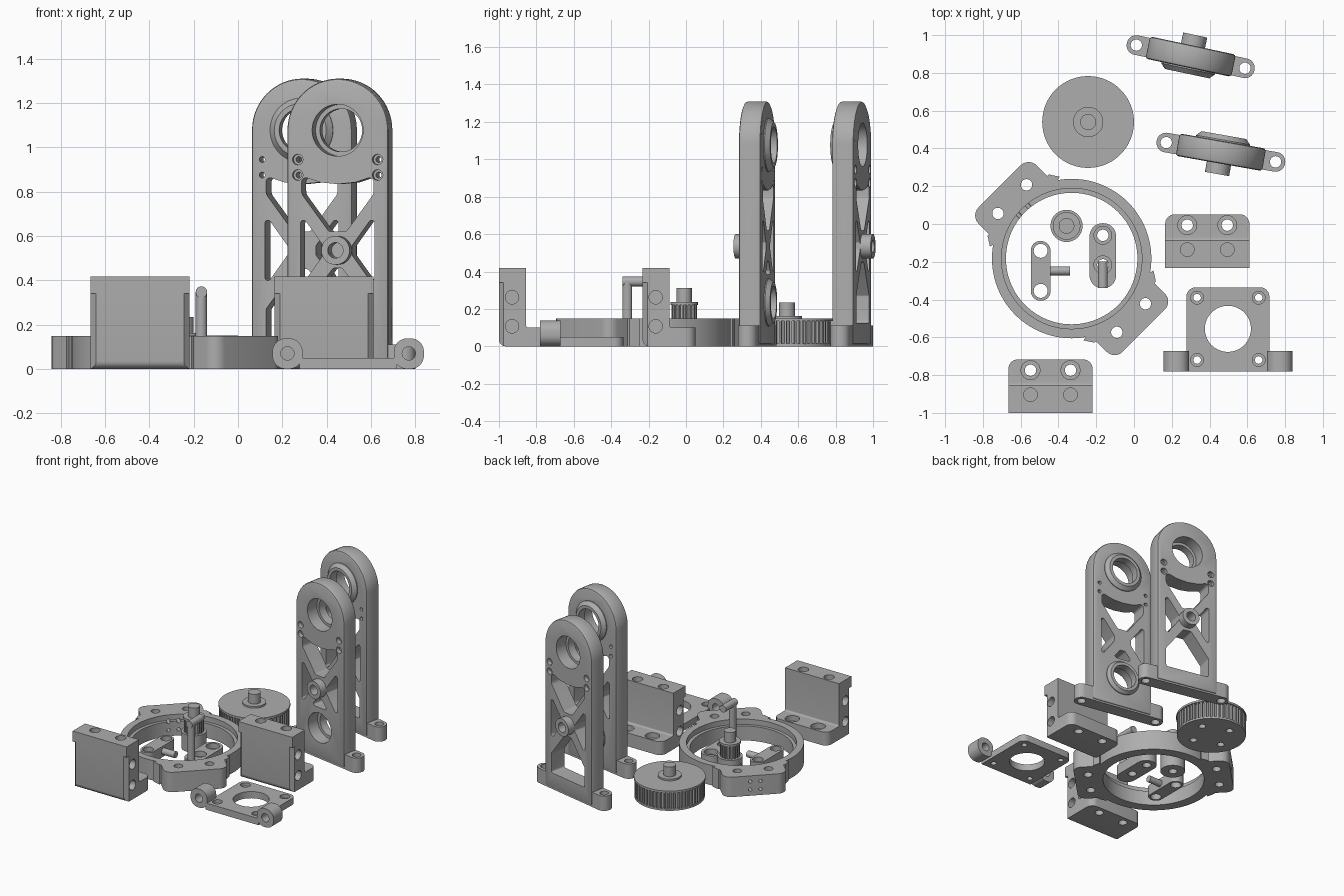
import bpy, bmesh, math
from mathutils import Vector, Matrix

if "Cube" in bpy.data.objects:
    bpy.data.objects.remove(bpy.data.objects["Cube"])

grey = bpy.data.materials.new("plain_grey")
grey.diffuse_color = (0.42, 0.42, 0.42, 1)
grey.use_nodes = True
grey.node_tree.nodes["Principled BSDF"].inputs["Base Color"].default_value = grey.diffuse_color


def place(axis, u, v, w):
    return {'z': (u, v, w), 'y': (u, w, v), 'x': (w, u, v)}[axis]


def make(name, verts, faces):
    me = bpy.data.meshes.new(name)
    me.from_pydata(verts, [], faces)
    bm = bmesh.new()
    bm.from_mesh(me)
    bmesh.ops.recalc_face_normals(bm, faces=bm.faces)
    bm.to_mesh(me)
    bm.free()
    ob = bpy.data.objects.new(name, me)
    bpy.context.collection.objects.link(ob)
    return ob


def prism(pts, a, b, axis='z', name="piece"):
    """Outline extruded from a to b along an axis."""
    n = len(pts)
    verts = [place(axis, u, v, w) for w in (a, b) for u, v in pts]
    faces = [[i, (i + 1) % n, n + (i + 1) % n, n + i] for i in range(n)]
    return make(name, verts, faces + [list(range(n)), list(range(n, 2 * n))])


def lathe(profile, u=0, v=0, axis='z', n=40, name="piece"):
    """Solid of revolution from (radius, height) pairs."""
    verts, faces = [], []
    for r, w in profile:
        for i in range(n):
            t = 2 * math.pi * i / n
            verts.append(place(axis, u + r * math.cos(t), v + r * math.sin(t), w))
    for k in range(len(profile) - 1):
        for i in range(n):
            j = (i + 1) % n
            faces.append([k * n + i, k * n + j, k * n + n + j, k * n + n + i])
    last = (len(profile) - 1) * n
    return make(name, verts, faces + [list(range(n)), list(range(last, last + n))])


def rod(r, a, b, u=0, v=0, axis='z', n=32, name="piece"):
    return lathe([(r, a), (r, b)], u, v, axis, n, name)


def rounded(pts, radii, seg=6):
    """Polygon with softened corners; radii is one value or one per corner."""
    out, n = [], len(pts)
    for i, p in enumerate(pts):
        r = radii[i] if isinstance(radii, (list, tuple)) else radii
        p, q, s = Vector(p), Vector(pts[i - 1]), Vector(pts[(i + 1) % n])
        if r <= 0:
            out.append(tuple(p))
            continue
        d, e = (q - p).normalized(), (s - p).normalized()
        half = d.angle(e) / 2
        t = min(r / math.tan(half), (q - p).length * .48, (s - p).length * .48)
        rr = t * math.tan(half)
        c = p + (d + e).normalized() * (rr / math.sin(half))
        v0, v1 = p + d * t - c, p + e * t - c
        ang = math.atan2(v0.x * v1.y - v0.y * v1.x, v0.dot(v1))
        for k in range(seg + 1):
            out.append(tuple(c + Matrix.Rotation(ang * k / seg, 2) @ v0))
    return out


def rect(x0, x1, y0, y1):
    return [(x0, y0), (x1, y0), (x1, y1), (x0, y1)]


def apply(ob):
    dg = bpy.context.evaluated_depsgraph_get()
    me = bpy.data.meshes.new_from_object(ob.evaluated_get(dg))
    ob.modifiers.clear()
    ob.data = me


def combine(ob, others, kind):
    for o in others:
        m = ob.modifiers.new("b", 'BOOLEAN')
        m.operation, m.object, m.solver = kind, o, 'EXACT'
        apply(ob)
        bpy.data.objects.remove(o)
    return ob


def cut(ob, *others):
    return combine(ob, others, 'DIFFERENCE')


def add(ob, *others):
    return combine(ob, others, 'UNION')


def finish(ob, loc=(0, 0, 0), turn=0):
    ob.location = loc
    ob.rotation_euler.z = math.radians(turn)
    ob.data.materials.clear()
    ob.data.materials.append(grey)
    for p in ob.data.polygons:
        p.use_smooth = True
    ob.data.set_sharp_from_angle(angle=math.radians(30))


# Upright towers: rounded slab, foot bar, bearing seats and truss windows
def tower(name, loc, turn, lower_bearing):
    r, t, zc = 0.232, 0.06, 1.078
    arc = [(r * math.cos(math.pi * i / 32), zc + r * math.sin(math.pi * i / 32)) for i in range(33)]
    ob = prism([(-r, 0.01), (r, 0.01)] + arc, -t, t, 'y', name)
    m = ob.modifiers.new("edge", 'BEVEL')
    m.width, m.segments, m.limit_method, m.angle_limit = 0.014, 2, 'ANGLE', math.radians(40)
    apply(ob)
    foot = prism(rounded(rect(-.345, .345, -.052, .052), .05, 10), 0, .11)
    parts = [foot, lathe([(.145, .04), (.145, .066), (.12, .092)], 0, 1.077, 'y', 48),
             rod(.065, -.117, -.03, 0, .535, 'y')]
    if lower_bearing:
        parts.append(lathe([(.128, .04), (.128, .066), (.11, .09)], 0, .235, 'y', 48))
    add(ob, *parts)
    cut(ob, lathe([(.117, -.1), (.117, .03), (.097, .03), (.097, .12)], 0, 1.077, 'y', 48),
        rod(.035, -.15, -.02, 0, .535, 'y'))
    top = [(-.165, .87), (-.165, .79), (-.04, .62), (.04, .62), (.165, .79), (.165, .87),
           (.08, .842), (0, .834), (-.08, .842)]
    holes = [prism(rounded(top, [.02, .04, .02, .02, .04, .02, 0, 0, 0]), -.2, .2, 'y')]
    for s in (-1, 1):
        side = [(s * .17, .70), (s * .065, .555), (s * .065, .515), (s * .17, .37)]
        holes.append(prism(rounded(side, .014), -.2, .2, 'y'))
        holes.append(rod(.03, -.1, .2, s * .294, 0))
        for z in (.875, .945):
            holes.append(lathe([(.024, -.1), (.024, -.03), (.013, -.03), (.013, .1)], s * .183, z, 'y', 20))
    if lower_bearing:
        holes.append(lathe([(.11, -.1), (.11, .03), (.088, .03), (.088, .12)], 0, .235, 'y', 48))
        low = [(-.02, .455), (.02, .455), (.075, .385), (-.075, .385)]
    else:
        low = [(-.03, .45), (.03, .45), (.165, .27), (.165, .125), (-.165, .125), (-.165, .27)]
    holes.append(prism(rounded(low, .014), -.2, .2, 'y'))
    cut(ob, *holes)
    finish(ob, loc, turn)


tower("front_tower", (.46, .38, 0), -10, True)
tower("back_tower", (.30, .886, 0), 168, False)

# Ring housing with two bolt ears (built along x, then turned)
ring = rod(.422, 0, .148, n=96, name="ring_housing")
ears = prism(rounded(rect(-.54, .54, -.218, .218), .06), 0, .148)
fillets = [prism([(s * .34, q * .2), (s * .40, q * .2), (s * .40, q * .23), (s * .35, q * .262)], 0, .148)
           for s in (-1, 1) for q in (-1, 1)]
add(ring, ears, *fillets)
cut(ring, lathe([(.348, -.1), (.348, .108), (.372, .108), (.372, .3)], n=96),
    *[rod(.03, -.1, .3, s * .445, q * .107) for s in (-1, 1) for q in (-1, 1)],
    *[rod(.012, -.7, -.3, q * .035, z, 'x', 16) for q in (-1, 1) for z in (.045, .105)])
finish(ring, (-.33, -.183, 0), -45)

# L-shaped blocks: thick wall with blind holes, base with counterbored holes
for name, loc in (("front_block", (-.442, -1, 0)), ("middle_block", (.388, -.232, 0))):
    w = .223
    ob = prism(rounded([(0, 0), (.283, 0), (.283, .10), (.145, .10), (.145, .418), (0, .418)],
                       [.035, 0, 0, .012, 0, 0]), -w, w, 'x', name)
    cuts = []
    for s in (-1, 1):
        # rounded rear corners of the base and chamfered front corners
        corner = [(s * (w - .05), .3), (s * (w + .02), .3), (s * (w + .02), .233)]
        corner += [(s * (w - .05 + .05 * math.cos(a)), .233 + .05 * math.sin(a))
                   for a in [math.pi / 2 * k / 8 for k in range(9)]]
        cuts.append(prism(corner, -.1, .2))
        cuts.append(prism([(s * (w - .025), -.02), (s * (w + .02), -.02), (s * (w + .02), .025),
                           (s * w, .025), (s * (w - .025), 0)], -.1, .34))
        cuts.append(lathe([(.03, -.1), (.03, .06), (.05, .06), (.05, .2)], s * .106, .226))
        cuts.append(rod(.036, .32, .5, s * .106, .096))
        for z in (.107, .262):
            cuts.append(rod(.036, s * .15, s * .3, .07, z, 'x'))
    cut(ob, *cuts)
    finish(ob, loc)

# Motor plate with two upright lugs
plate = prism(rounded(rect(-.22, .22, -.78, -.335), [0, 0, .05, .05]), 0, .05, name="motor_plate")
add(plate, *[prism(rounded(rect(s * .274 - .068, s * .274 + .068, 0, .138), .06, 8), -.78, -.672, 'y')
             for s in (-1, 1)])
cut(plate, rod(.122, -.1, .2, 0, -.555, n=64),
    *[lathe([(.02, -.1), (.02, .025), (.034, .025), (.034, .2)], s * .163, y, n=24)
      for s in (-1, 1) for y in (-.39, -.72)],
    *[rod(.03, -.9, -.5, s * .274, .07, 'y') for s in (-1, 1)])
finish(plate, (.497, 0, 0))


# Toothed pulleys
def gear(n, r0, r1, a, b, name):
    pts = []
    for i in range(n):
        for f, r in ((0, r0), (.4, r0), (.5, r1), (.9, r1)):
            t = 2 * math.pi * (i + f) / n
            pts.append((r * math.cos(t), r * math.sin(t)))
    return prism(pts, a, b, name=name)


big = gear(52, .222, .238, .01, .14, "large_pulley")
add(big, rod(.238, 0, .014, n=64),
    lathe([(.243, .135), (.243, .15), (.08, .15), (.08, .163), (.042, .163), (.042, .235)], n=64))
cut(big, *[rod(.025, -.1, .06, .14 * math.cos(t), .14 * math.sin(t), n=20)
           for t in [math.pi / 2 * k + .4 for k in range(4)]])
finish(big, (-.243, .54, 0))

small = gear(18, .058, .068, .1, .225, "small_pulley")
add(small, rod(.085, 0, .125, n=48),
    lathe([(.073, .22), (.073, .236), (.041, .236), (.041, .312)], n=48))
cut(small, rod(.018, -.2, .0, 0, .065, 'x', 16), rod(.03, -.1, .08))
finish(small, (-.357, -.01, 0))

# Short link with a side pin
link = prism(rounded(rect(-.052, .052, -.158, .158), .0515, 10), 0, .08, name="pin_link")
add(link, rod(.024, 0, .155, 0, .04, 'x', 24))
cut(link, *[rod(.037, -.1, .2, 0, s * .106) for s in (-1, 1)])
finish(link, (-.494, -.248, 0))

# Wider link carrying a bent post
arm = prism(rounded(rect(-.07, .07, -.172, .172), .069, 10), 0, .08, name="post_link")
cut(arm, *[lathe([(.03, -.1), (.03, .04), (.047, .04), (.047, .2)], 0, y) for y in (.108, -.048)])
add(arm, rod(.026, .03, .35, 0, -.146, n=24), rod(.026, -.172, -.03, 0, .347, 'y', 24))
finish(arm, (-.165, -.168, 0))
